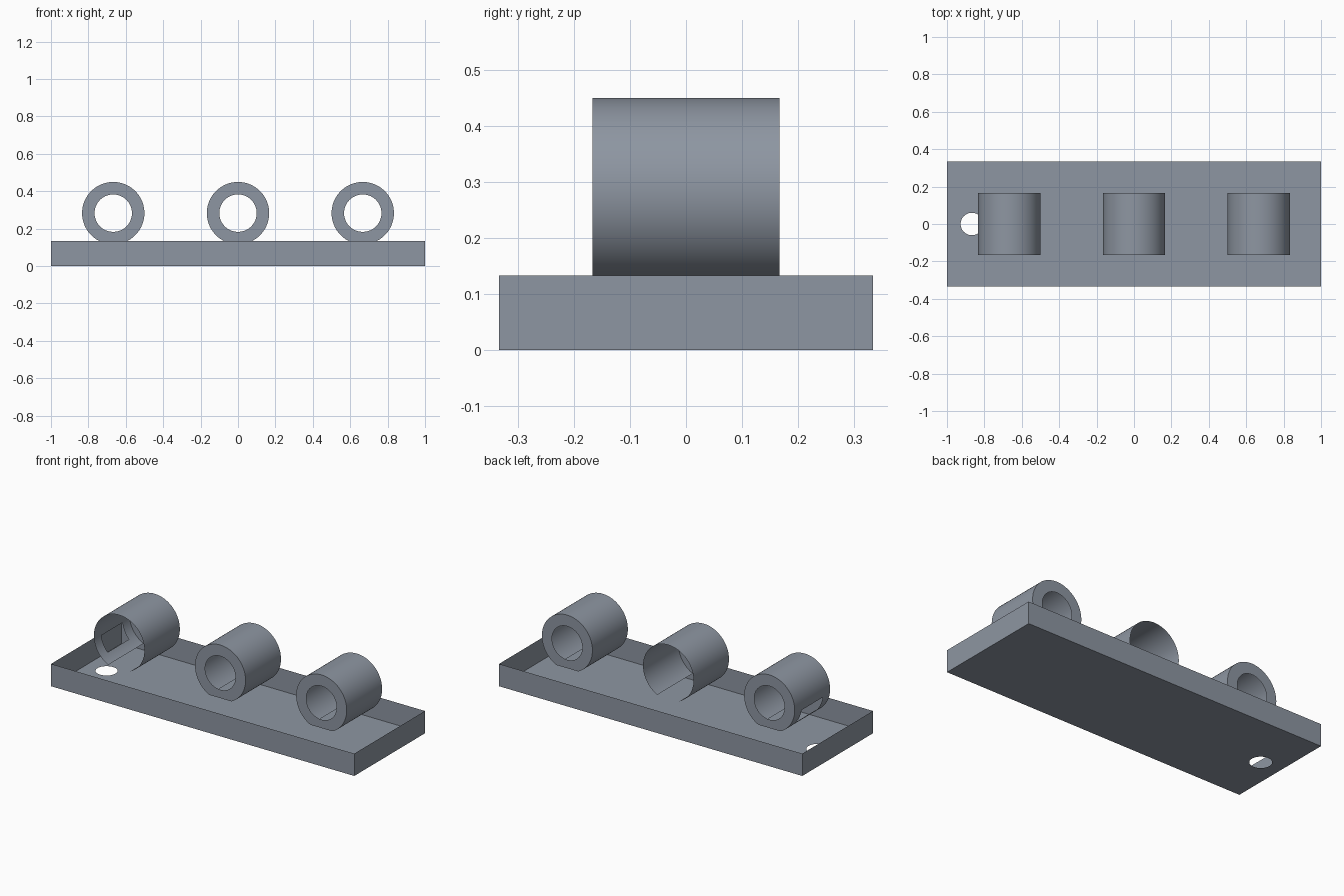
import bpy, bmesh, math
from math import sin, cos, radians

cube = bpy.data.objects.get("Cube")
if cube:
    bpy.data.objects.remove(cube)

mat = bpy.data.materials.new("slate grey")
mat.use_nodes = True
COLOUR = (0.27, 0.305, 0.36, 1)
mat.diffuse_color = COLOUR
mat.node_tree.nodes["Principled BSDF"].inputs["Base Color"].default_value = COLOUR

HX, HY, TRAY_H = 1.0, 0.333, 0.133        # tray half sizes and height
R, BORE, HALF, AXIS_Z = 0.1667, 0.1, 0.1667, 0.283


def finish(bm, name, smooth=False):
    mesh = bpy.data.meshes.new(name)
    bm.to_mesh(mesh)
    bm.free()
    mesh.materials.append(mat)
    obj = bpy.data.objects.new(name, mesh)
    bpy.context.collection.objects.link(obj)
    if smooth:
        bpy.ops.object.select_all(action='DESELECT')
        obj.select_set(True)
        bpy.context.view_layer.objects.active = obj
        bpy.ops.object.shade_smooth_by_angle(angle=radians(30))
    return obj


def loop_edges(bm, verts):
    return [bm.edges.new((v, verts[(i + 1) % len(verts)])) for i, v in enumerate(verts)]


# Open tray: thin floor with a round hole, four thin walls
bm = bmesh.new()
floor = [bm.verts.new((x * HX, y * HY, 0)) for x, y in ((-1, -1), (1, -1), (1, 1), (-1, 1))]
rim = [bm.verts.new((v.co.x, v.co.y, TRAY_H)) for v in floor]
steps = [math.tau * i / 40 for i in range(40)]
hole = [bm.verts.new((-0.867 + 0.06 * cos(a), 0.06 * sin(a), 0)) for a in steps]
edges = loop_edges(bm, floor) + loop_edges(bm, hole)
bmesh.ops.triangle_fill(bm, edges=edges, use_beauty=True, normal=(0, 0, -1))
for i in range(4):
    j = (i + 1) % 4
    bm.faces.new((floor[i], floor[j], rim[j], rim[i]))
finish(bm, "tray")


def tube(name, x, front_cap=True, back_cap=True, window=False):
    """Hollow drum, cut flat and open underneath, with ring-shaped end caps."""
    bm = bmesh.new()
    drop = AXIS_Z - TRAY_H
    start = -math.asin(drop / R)
    arc, flat = 72, 8
    sweep = math.pi - 2 * start
    angles = [start + sweep * i / arc for i in range(arc + 1)]
    angles += [start + sweep + (math.tau - sweep) * i / flat for i in range(1, flat)]
    n = len(angles)

    def ring(y, bore=False):
        verts = []
        for a in angles:
            r = BORE if bore else R
            if not bore and sin(a) < -drop / R:
                r = -drop / sin(a)
            verts.append(bm.verts.new((x + r * cos(a), y, AXIS_Z + r * sin(a))))
        return verts

    # Curved shell, with an optional window low on the -x side
    rings = [ring(y) for y in (-HALF, -0.1, 0.1, HALF)]
    for k in range(3):
        for i in range(arc):
            middle = math.degrees(angles[i] + angles[i + 1]) / 2
            if window and k == 1 and 190 < middle < 222:
                continue
            p, q = rings[k], rings[k + 1]
            bm.faces.new((p[i], q[i], q[i + 1], p[i + 1]))

    # End caps around the bore
    for present, outer, y in ((front_cap, rings[0], -HALF), (back_cap, rings[3], HALF)):
        if not present:
            continue
        inner = ring(y, True)
        for i in range(n):
            j = (i + 1) % n
            quad = [outer[i], outer[j], inner[j], inner[i]]
            bm.faces.new(quad if y < 0 else quad[::-1])
    loose = [v for v in bm.verts if not v.link_faces]
    bmesh.ops.delete(bm, geom=loose, context='VERTS')
    bmesh.ops.recalc_face_normals(bm, faces=bm.faces)
    finish(bm, name, True)


tube("right_tube", -0.667, front_cap=False, window=True)
tube("middle_tube", 0, back_cap=False)
tube("left_tube", 0.667)
